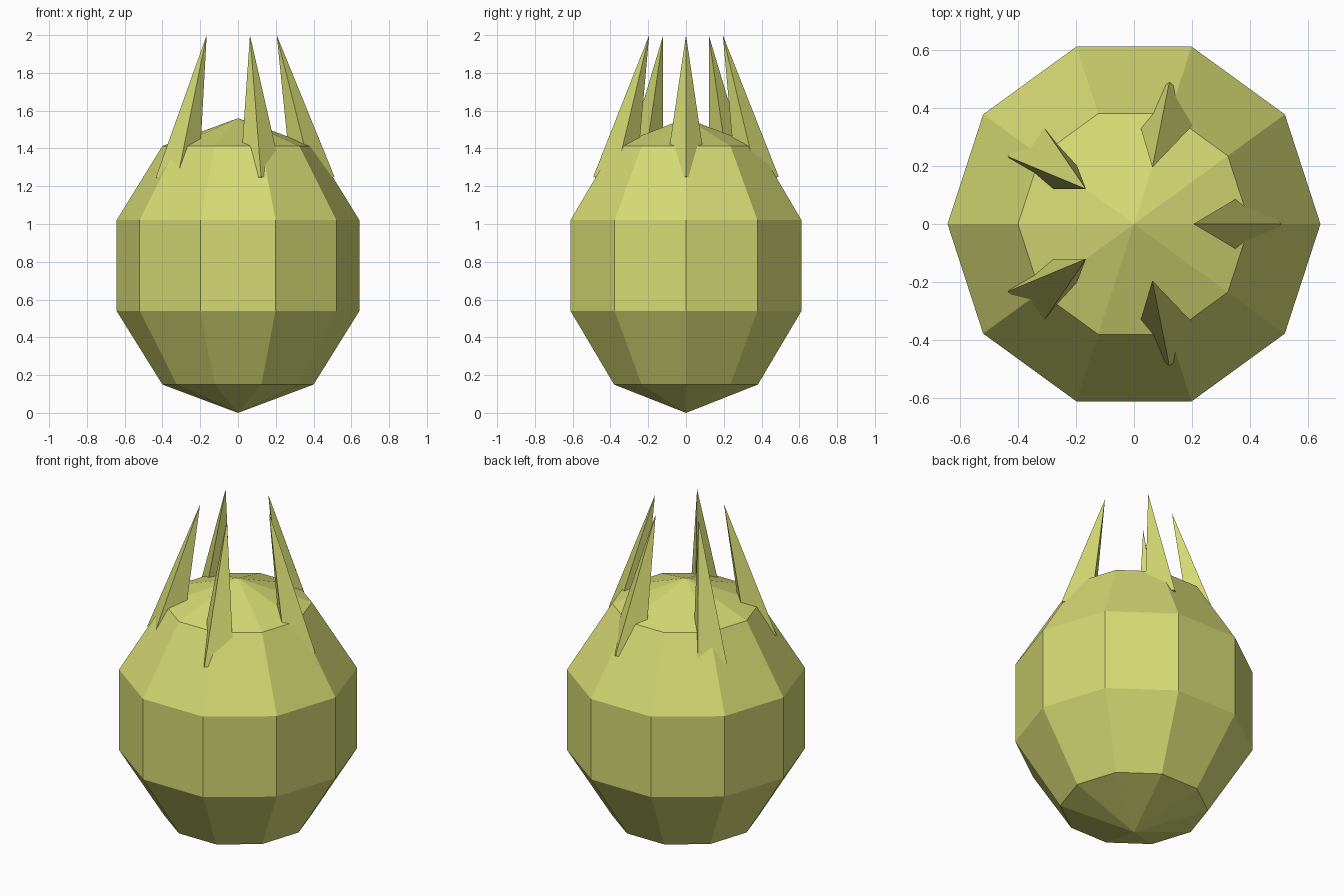
import bpy, bmesh, math
from mathutils import Vector, Matrix

if "Cube" in bpy.data.objects:
    bpy.data.objects.remove(bpy.data.objects["Cube"])

mat = bpy.data.materials.new("yellow_green")
mat.diffuse_color = (0.66, 0.70, 0.17, 1.0)
mat.use_nodes = True
mat.node_tree.nodes["Principled BSDF"].inputs["Base Color"].default_value = mat.diffuse_color


def finish(bm, name):
    bmesh.ops.recalc_face_normals(bm, faces=bm.faces)
    mesh = bpy.data.meshes.new(name)
    bm.to_mesh(mesh)
    bm.free()
    mesh.materials.append(mat)
    obj = bpy.data.objects.new(name, mesh)
    bpy.context.collection.objects.link(obj)
    return obj


# Ten-sided faceted body: rings of (radius, height) closed by two poles
SIDES = 10
profile = [(0.40, 0.15), (0.643, 0.54), (0.643, 1.02), (0.40, 1.413)]
bm = bmesh.new()
rings = [[bm.verts.new((r * math.cos(math.tau * i / SIDES),
                        r * math.sin(math.tau * i / SIDES), z))
          for i in range(SIDES)] for r, z in profile]
bottom = bm.verts.new((0, 0, 0.0))
top = bm.verts.new((0, 0, 1.56))
for i in range(SIDES):
    j = (i + 1) % SIDES
    bm.faces.new((bottom, rings[0][j], rings[0][i]))
    bm.faces.new((top, rings[-1][i], rings[-1][j]))
    for low, high in zip(rings, rings[1:]):
        bm.faces.new((low[i], low[j], high[j], high[i]))
finish(bm, "body")

# Five four-sided spikes leaning inward, corners kept along the x and y axes
LENGTH, RADIUS, TILT, TIP_R = 0.80, 0.115, math.radians(14), 0.205
for k in range(5):
    a = math.tau * k / 5
    out = Vector((math.cos(a), math.sin(a), 0))
    up = Vector((0, 0, math.cos(TILT))) - out * math.sin(TILT)
    turn = Vector((0, 0, 1)).rotation_difference(up).to_matrix().to_4x4()
    place = Matrix.Translation(out * TIP_R + Vector((0, 0, 2))) @ turn
    bm = bmesh.new()
    tip = bm.verts.new(place @ Vector((0, 0, 0)))
    base = [bm.verts.new(place @ Vector((RADIUS * math.cos(math.pi / 2 * i),
                                         RADIUS * math.sin(math.pi / 2 * i),
                                         -LENGTH))) for i in range(4)]
    bm.faces.new(base[::-1])
    for i in range(4):
        bm.faces.new((tip, base[i], base[(i + 1) % 4]))
    finish(bm, f"spike_{k + 1}")
